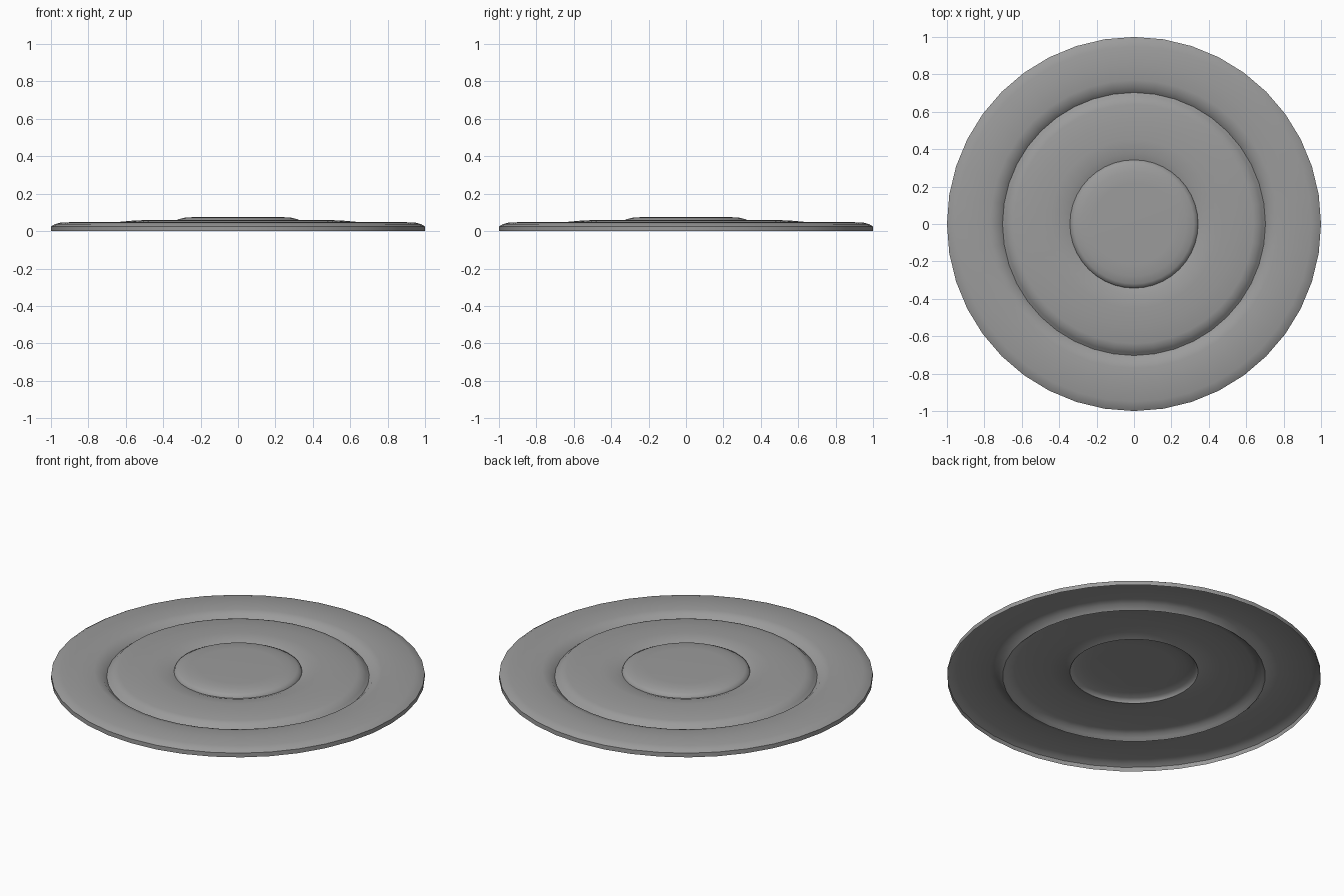
import bpy
import bmesh
from math import cos, sin, tau, radians

SEGMENTS = 40

cube = bpy.data.objects.get("Cube")
if cube:
    bpy.data.objects.remove(cube, do_unlink=True)

grey = bpy.data.materials.new("plain grey")
grey.use_nodes = True
grey.diffuse_color = (0.33, 0.33, 0.33, 1)
grey.node_tree.nodes["Principled BSDF"].inputs["Base Color"].default_value = grey.diffuse_color


def lathe(name, profile):
    """Spin a (radius, height) profile into an open sheet; radius 0 makes a pole."""
    bm = bmesh.new()
    rings = []
    for r, z in profile:
        count = SEGMENTS if r else 1
        rings.append([bm.verts.new((r * cos(tau * i / SEGMENTS),
                                    r * sin(tau * i / SEGMENTS), z))
                      for i in range(count)])
    for lower, upper in zip(rings, rings[1:]):
        for i in range(SEGMENTS):
            j = (i + 1) % SEGMENTS
            if len(upper) == 1:
                bm.faces.new((lower[i], lower[j], upper[0]))
            else:
                bm.faces.new((lower[i], lower[j], upper[j], upper[i]))
    mesh = bpy.data.meshes.new(name)
    bm.to_mesh(mesh)
    bm.free()
    obj = bpy.data.objects.new(name, mesh)
    bpy.context.collection.objects.link(obj)
    mesh.materials.append(grey)
    bpy.ops.object.select_all(action="DESELECT")
    obj.select_set(True)
    bpy.context.view_layer.objects.active = obj
    bpy.ops.object.shade_smooth_by_angle(angle=radians(55))
    return obj


# Outer ring: short upright rim, rounded shoulder, then a dip into the groove
outer_ring = [(1, 0), (1, .025), (.98, .037), (.95, .045), (.85, .05),
              (.77, .049), (.73, .04), (.703, .014)]
# Middle step: rises out of the groove and dips slightly at its inner edge
middle_step = [(.687, .027), (.67, .042), (.64, .049), (.55, .057),
               (.45, .06), (.38, .055), (.343, .042)]
# Raised centre with a rounded edge
raised_centre = [(.338, .054), (.32, .063), (.28, .073), (.22, .075), (0, .075)]

lathe("stepped_disc", outer_ring + middle_step + raised_centre)
